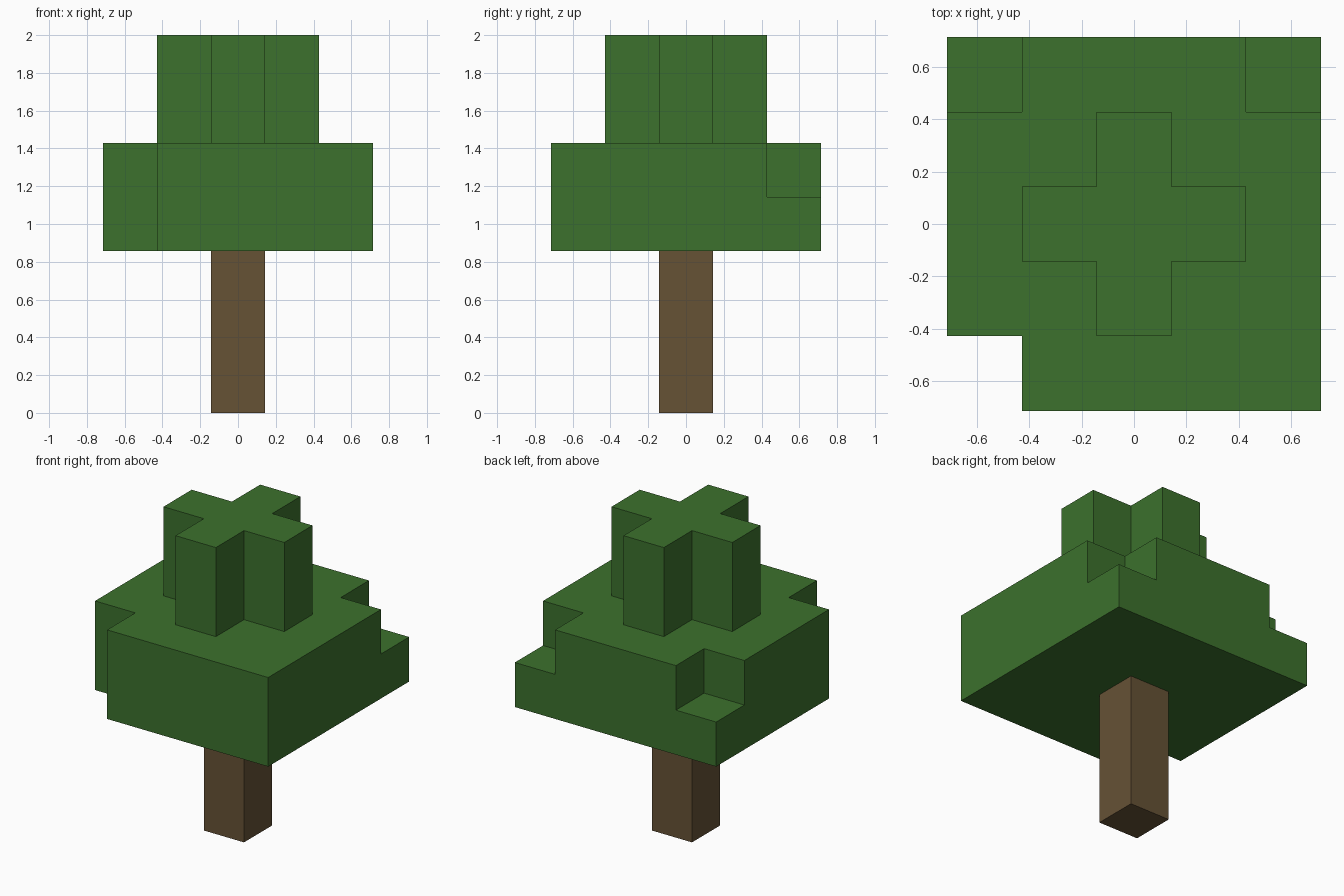
import bpy
import bmesh
import math
from mathutils import Vector

cube = bpy.data.objects.get("Cube")
if cube:
    bpy.data.objects.remove(cube, do_unlink=True)

U = 2 / 7  # one block; the tree is seven blocks tall


def make_material(name, rgb):
    mat = bpy.data.materials.new(name)
    mat.use_nodes = True
    mat.diffuse_color = (*rgb, 1)
    mat.node_tree.nodes["Principled BSDF"].inputs["Base Color"].default_value = (*rgb, 1)
    return mat


def block_object(name, cells, mat):
    """Build one closed shell around a set of grid cells, keeping only outer faces."""
    bm = bmesh.new()
    for cell in cells:
        for axis in range(3):
            for sign in (-1, 1):
                step = [0, 0, 0]
                step[axis] = sign
                if tuple(c + s for c, s in zip(cell, step)) in cells:
                    continue
                n = Vector(step)
                a = Vector((step[2], step[0], step[1]))
                b = n.cross(a)
                mid = Vector(cell) + Vector((0, 0, 0.5)) + n / 2
                corners = (-a - b, a - b, a + b, b - a)
                bm.faces.new([bm.verts.new((mid + c / 2) * U) for c in corners])
    # Weld the cells and merge coplanar squares into large flat faces
    bmesh.ops.remove_doubles(bm, verts=bm.verts, dist=U / 100)
    bmesh.ops.dissolve_limit(bm, angle_limit=math.radians(1),
                             verts=bm.verts, edges=bm.edges)
    bmesh.ops.recalc_face_normals(bm, faces=bm.faces)
    mesh = bpy.data.meshes.new(name)
    bm.to_mesh(mesh)
    bm.free()
    mesh.materials.append(mat)
    obj = bpy.data.objects.new(name, mesh)
    bpy.context.collection.objects.link(obj)
    return obj


leaf_green = make_material("leaf green", (0.045, 0.165, 0.026))
bark_brown = make_material("bark brown", (0.133, 0.084, 0.036))

# Trunk: a single column up to the leaves
block_object("trunk", {(0, 0, z) for z in range(3)}, bark_brown)

# Wide lower leaves with corner blocks left out
span = range(-2, 3)
leaves = {(x, y, z) for x in span for y in span for z in (3, 4)}
leaves -= {(-2, -2, 3), (-2, -2, 4), (-2, 2, 4), (2, 2, 4)}

# Cross-shaped crown on top
leaves |= {(x, y, z) for x in (-1, 0, 1) for y in (-1, 0, 1) for z in (5, 6)
           if abs(x) + abs(y) < 2}
block_object("leaves", leaves, leaf_green)
